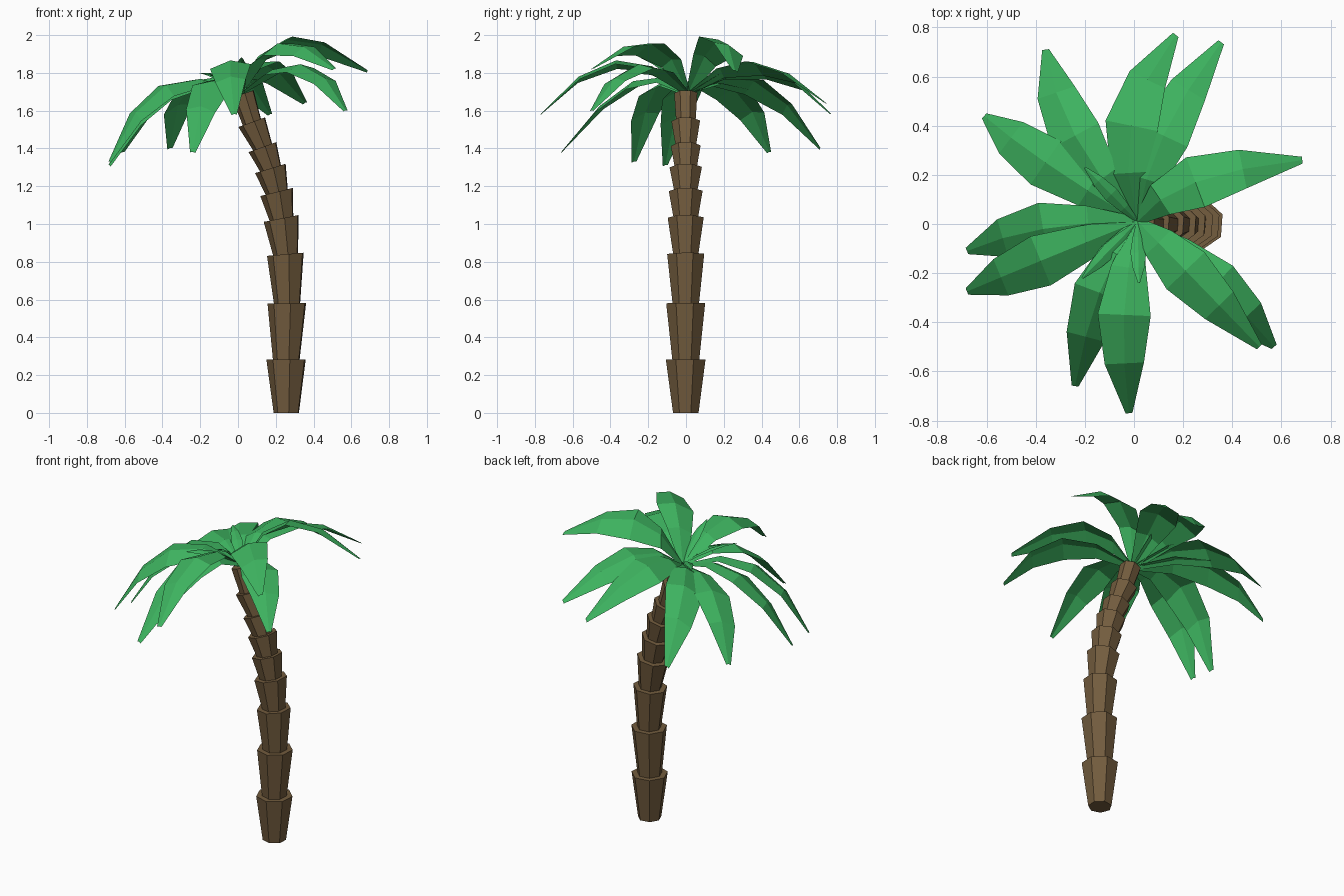
import bpy, bmesh, math
from mathutils import Vector, Matrix

if "Cube" in bpy.data.objects:
    bpy.data.objects.remove(bpy.data.objects["Cube"])


def material(name, rgb):
    m = bpy.data.materials.new(name)
    m.diffuse_color = (*rgb, 1)
    m.use_nodes = True
    m.node_tree.nodes["Principled BSDF"].inputs["Base Color"].default_value = m.diffuse_color
    return m


bark = material("brown bark", (0.17, 0.107, 0.048))
leaf = material("leaf green", (0.047, 0.45, 0.115))


def make_object(name, bm, mat):
    mesh = bpy.data.meshes.new(name)
    bm.to_mesh(mesh)
    bm.free()
    mesh.materials.append(mat)
    ob = bpy.data.objects.new(name, mesh)
    bpy.context.collection.objects.link(ob)
    return ob


# Trunk: stacked flaring seven-sided segments along a leaning path
# each joint: x, z, rim radius, tilt in degrees
joints = [(0.258, 0.0, 0.102, 0), (0.258, 0.283, 0.108, 0), (0.262, 0.58, 0.106, 1),
          (0.254, 0.84, 0.101, 5), (0.232, 1.03, 0.098, 11), (0.207, 1.17, 0.092, 14),
          (0.174, 1.295, 0.088, 17), (0.132, 1.408, 0.081, 20), (0.075, 1.54, 0.078, 20),
          (0.027, 1.69, 0.063, 18)]
SIDES = 7


def ring(bm, x, z, r, tilt):
    rot = Matrix.Rotation(-math.radians(tilt), 3, 'Y')
    verts = []
    for i in range(SIDES):
        a = 2 * math.pi * (i + 0.42) / SIDES
        p = rot @ Vector((r * math.cos(a), r * math.sin(a), 0))
        verts.append(bm.verts.new(p + Vector((x, 0, z))))
    return verts


bm = bmesh.new()
for low, high in zip(joints, joints[1:]):
    a = ring(bm, low[0], low[1], low[2] * 0.68, low[3])
    b = ring(bm, *high)
    for i in range(SIDES):
        j = (i + 1) % SIDES
        bm.faces.new((a[i], a[j], b[j], b[i]))
    bm.faces.new(b)
    bm.faces.new(a[::-1])
make_object("trunk", bm, bark)

# Fronds: drooping folded strips, each through a middle point to a tip, with roll
base = Vector((0.015, 0.01, 1.69))
fronds = [
    ((0.25, 0.17, 1.96), (0.685, 0.26, 1.81), 0.45),
    ((0.21, -0.19, 1.94), (0.51, -0.5, 1.82), -0.3),
    ((0.33, -0.25, 1.83), (0.57, -0.5, 1.60), -0.1),
    ((-0.04, -0.37, 1.85), (-0.02, -0.77, 1.58), -0.12),
    ((-0.14, -0.28, 1.74), (-0.24, -0.66, 1.38), 0.1),
    ((-0.38, -0.15, 1.72), (-0.68, -0.275, 1.33), 0.25),
    ((-0.37, -0.02, 1.70), (-0.68, -0.11, 1.31), 0.25),
    ((-0.36, 0.25, 1.70), (-0.61, 0.44, 1.38), 0.25),
    ((-0.24, 0.36, 1.74), (-0.36, 0.71, 1.40), 0.35),
    ((-0.01, 0.40, 1.82), (0.17, 0.77, 1.58), 0.35),
    ((0.12, 0.36, 1.84), (0.355, 0.74, 1.64), 0.35),
]
half_widths = (0.018, 0.072, 0.108, 0.08, 0.014)
UP = Vector((0, 0, 1))


def add_frond(bm, mid, tip, roll, scale=1.0):
    mid, tip = Vector(mid), Vector(tip)
    rows = []
    for k, w in enumerate(half_widths):
        w *= scale
        t = k / 4
        p = (base * (1 - t) * (1 - 2 * t) + mid * 4 * t * (1 - t)
             + tip * t * (2 * t - 1))
        tangent = base * (4 * t - 3) + mid * (4 - 8 * t) + tip * (4 * t - 1)
        tangent.z = 0
        side = tangent.cross(UP).normalized() + UP * roll
        sag = UP * w * 0.15
        rows.append([bm.verts.new(p - side * w - sag),
                     bm.verts.new(p + sag),
                     bm.verts.new(p + side * w - sag)])
    for r0, r1 in zip(rows, rows[1:]):
        for i in (0, 1):
            bm.faces.new((r0[i], r0[i + 1], r1[i + 1], r1[i]))


bm = bmesh.new()
for mid, tip, roll in fronds:
    add_frond(bm, mid, tip, roll)
make_object("fronds", bm, leaf)

# Short inner leaflets at the crown
bm = bmesh.new()
for x, y, z in ((-0.2, 0.23, 1.80), (-0.21, -0.22, 1.80), (0.02, -0.24, 1.88)):
    tip = Vector((x, y, z))
    add_frond(bm, (base + tip) / 2 + UP * 0.03, tip, 0.2, 0.3)
make_object("inner_leaflets", bm, leaf)
